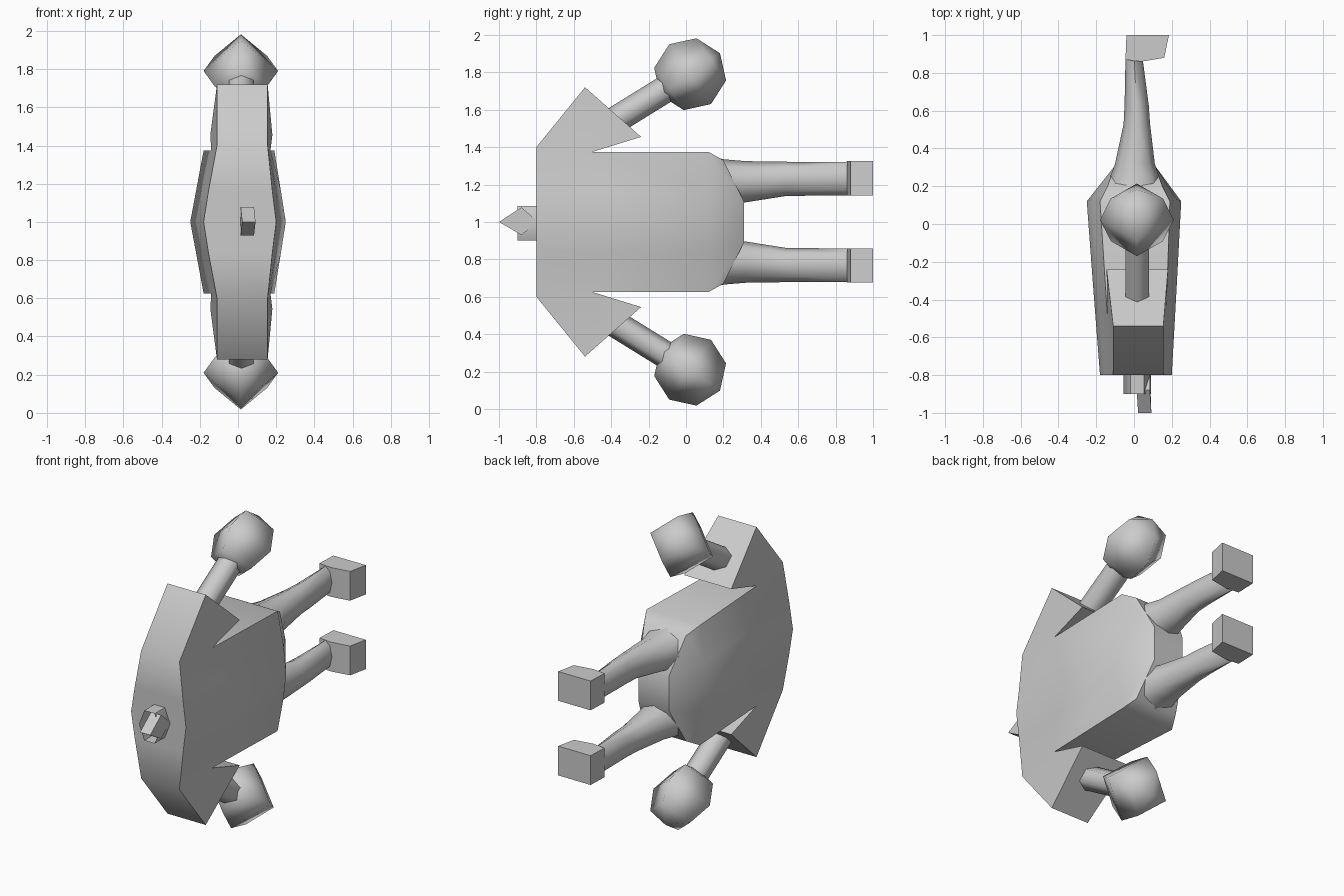
import bpy, bmesh, math
from mathutils import Matrix, Vector

if "Cube" in bpy.data.objects:
    bpy.data.objects.remove(bpy.data.objects["Cube"])

grey = bpy.data.materials.new("plain_grey")
grey.diffuse_color = (0.6, 0.6, 0.6, 1)
grey.use_nodes = True
grey.node_tree.nodes["Principled BSDF"].inputs["Base Color"].default_value = grey.diffuse_color


def finish(name, bm, angle=60, mirror=True):
    """Make an object centred on z = 1, mirrored from the upper half to the lower."""
    bmesh.ops.recalc_face_normals(bm, faces=bm.faces)
    me = bpy.data.meshes.new(name)
    bm.to_mesh(me)
    bm.free()
    me.materials.append(grey)
    ob = bpy.data.objects.new(name, me)
    bpy.context.collection.objects.link(ob)
    ob.location.z = 1
    bpy.ops.object.select_all(action='DESELECT')
    ob.select_set(True)
    bpy.context.view_layer.objects.active = ob
    if angle >= 180:
        bpy.ops.object.shade_smooth()
    else:
        bpy.ops.object.shade_smooth_by_angle(angle=math.radians(angle))
    if mirror:
        mod = ob.modifiers.new("mirror", 'MIRROR')
        mod.use_axis = (False, False, True)
        # mirror before the edge-angle modifier, if there is one
        ob.modifiers.move(len(ob.modifiers) - 1, 0)
    return ob


def loft(bm, rings, cap_start=True, cap_end=True):
    loops = [[bm.verts.new(p) for p in ring] for ring in rings]
    for a, b in zip(loops, loops[1:]):
        for i in range(len(a)):
            j = (i + 1) % len(a)
            bm.faces.new((a[i], a[j], b[j], b[i]))
    if cap_start:
        bm.faces.new(loops[0])
    if cap_end:
        bm.faces.new(loops[-1])


def oval(y, wc, hw, xl, xr, n=8):
    cx, rx = (xl + xr) / 2, (xr - xl) / 2
    return [(cx + rx * math.cos(t), y, wc + hw * math.sin(t))
            for t in (2 * math.pi * i / n for i in range(n))]


# Torso with sleeves: each node is (y, height from middle, left x, right x)
nodes = [
    (-.8, 0, -.18, .2), (-.35, 0, -.215, .225), (.12, 0, -.25, .25), (.31, 0, -.1, .11),
    (-.8, .16, -.155, .18), (-.42, .16, -.185, .2), (.13, .16, -.22, .225), (.31, .11, -.1, .11),
    (-.8, .4, -.11, .155), (-.5, .375, -.14, .17), (.12, .375, -.18, .19), (.2, .33, -.14, .15),
    (-.54, .72, -.11, .155), (-.24, .455, -.145, .18),
]
panels = [(r + c, r + c + 1, r + c + 5, r + c + 4) for r in (0, 4) for c in range(3)]
panels.append((8, 9, 13, 12))
bm = bmesh.new()
left = [bm.verts.new((l, y, w)) for y, w, l, r in nodes]
right = [bm.verts.new((r, y, w)) for y, w, l, r in nodes]
edges = {}
for p in panels:
    bm.faces.new([left[i] for i in p])
    bm.faces.new([right[i] for i in reversed(p)])
    for a, b in zip(p, p[1:] + p[:1]):
        key = (min(a, b), max(a, b))
        edges[key] = edges.get(key, 0) + 1
for (a, b), count in edges.items():
    if count == 1 and (nodes[a][1] > 0 or nodes[b][1] > 0):
        bm.faces.new((left[a], left[b], right[b], right[a]))
finish("torso_and_sleeves", bm, 50)

# Legs
bm = bmesh.new()
loft(bm, [oval(*r) for r in (
    (.1, .22, .14, -.17, .17),
    (.2, .215, .12, -.145, .15),
    (.32, .215, .11, -.1, .11),
    (.53, .23, .092, -.055, .085),
    (.63, .23, .09, -.05, .078),
    (.88, .232, .09, -.045, .045))])
finish("legs", bm, 60)

# Feet: side profile in x and y, given thickness in z
bm = bmesh.new()
profile = [(-.045, .87), (.04, .86), (.16, .88), (.185, 1), (-.04, 1)]
loft(bm, [[(x, y, w) for x, y in profile] for w in (.142, .325)])
finish("feet", bm, 40)

# Arms
axis = Vector((0, .85, .525)).normalized()
across = Vector((0, -axis.z, axis.y))
bm = bmesh.new()
rings = []
for centre in (Vector((.017, -.45, .5)), Vector((.017, -.06, .741))):
    rings.append([centre + Vector((.073 * math.cos(t), 0, 0)) + across * (.073 * math.sin(t))
                  for t in (math.pi * i / 3 + math.pi / 6 for i in range(6))])
loft(bm, rings)
finish("arms", bm, 65)

# Hands: four-sided balls whose poles follow the arm
bm = bmesh.new()
bmesh.ops.create_uvsphere(bm, u_segments=4, v_segments=4, radius=.195)
bmesh.ops.transform(bm, verts=bm.verts, matrix=Matrix.Translation((.015, .022, .79))
                    @ Matrix.Rotation(math.radians(-55), 4, 'X'))
finish("hands", bm, 180)

# Neck: open six-sided tube
bm = bmesh.new()
loft(bm, [oval(y, -.007, .108, -.055, .09, 6) for y in (-.9, -.78)], False, False)
finish("neck", bm, 65, mirror=False)

# Pointed tab in the neck
bm = bmesh.new()
tab = [(-1, 0), (-.88, .078), (-.79, 0), (-.88, -.07)]
loft(bm, [[(x + (.0 if y < -.9 else -.008), y, w) for y, w in tab] for x in (.022, .092)])
finish("neck_tab", bm, 30, mirror=False)
